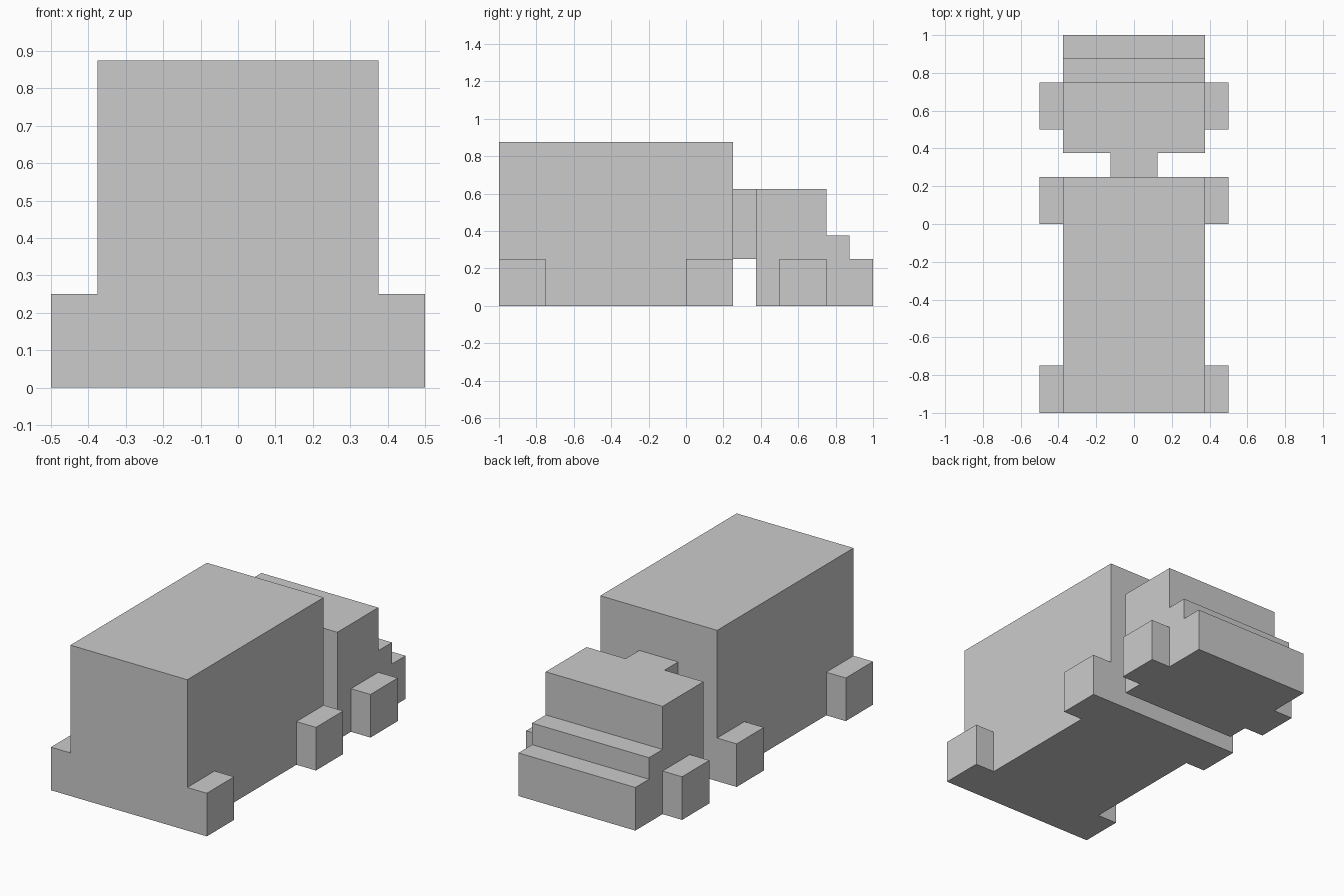
import bpy
import bmesh

if "Cube" in bpy.data.objects:
    bpy.data.objects.remove(bpy.data.objects["Cube"])


def extruded_profile(name, profile, x0, x1):
    """Extrude a closed (y, z) outline along x."""
    bm = bmesh.new()
    face = bm.faces.new([bm.verts.new((x0, y, z)) for y, z in profile])
    ext = bmesh.ops.extrude_face_region(bm, geom=[face], use_keep_orig=True)
    moved = [g for g in ext["geom"] if isinstance(g, bmesh.types.BMVert)]
    bmesh.ops.translate(bm, verts=moved, vec=(x1 - x0, 0, 0))
    bmesh.ops.recalc_face_normals(bm, faces=bm.faces)
    mesh = bpy.data.meshes.new(name)
    bm.to_mesh(mesh)
    bm.free()
    obj = bpy.data.objects.new(name, mesh)
    bpy.context.collection.objects.link(obj)
    return obj


def box(name, x0, x1, y0, y1, z0, z1):
    return extruded_profile(name, [(y0, z0), (y1, z0), (y1, z1), (y0, z1)], x0, x1)


# Cargo box
box("cargo_box", -0.375, 0.375, -1, 0.25, 0, 0.875)

# Narrow coupling between cargo box and cab
box("coupling", -0.125, 0.125, 0.25, 0.375, 0.25, 0.625)

# Cab with stepped windscreen and bonnet
cab_profile = [(0.375, 0), (1, 0), (1, 0.25), (0.875, 0.25),
               (0.875, 0.375), (0.75, 0.375), (0.75, 0.625), (0.375, 0.625)]
extruded_profile("cab", cab_profile, -0.375, 0.375)

# Square wheel pairs, mirrored across the truck
for name, y in (("trailer_rear_wheels", -1), ("trailer_front_wheels", 0), ("cab_wheels", 0.5)):
    wheels = box(name, 0.375, 0.5, y, y + 0.25, 0, 0.25)
    mirror = wheels.modifiers.new("Mirror", 'MIRROR')
    mirror.use_mirror_merge = False
